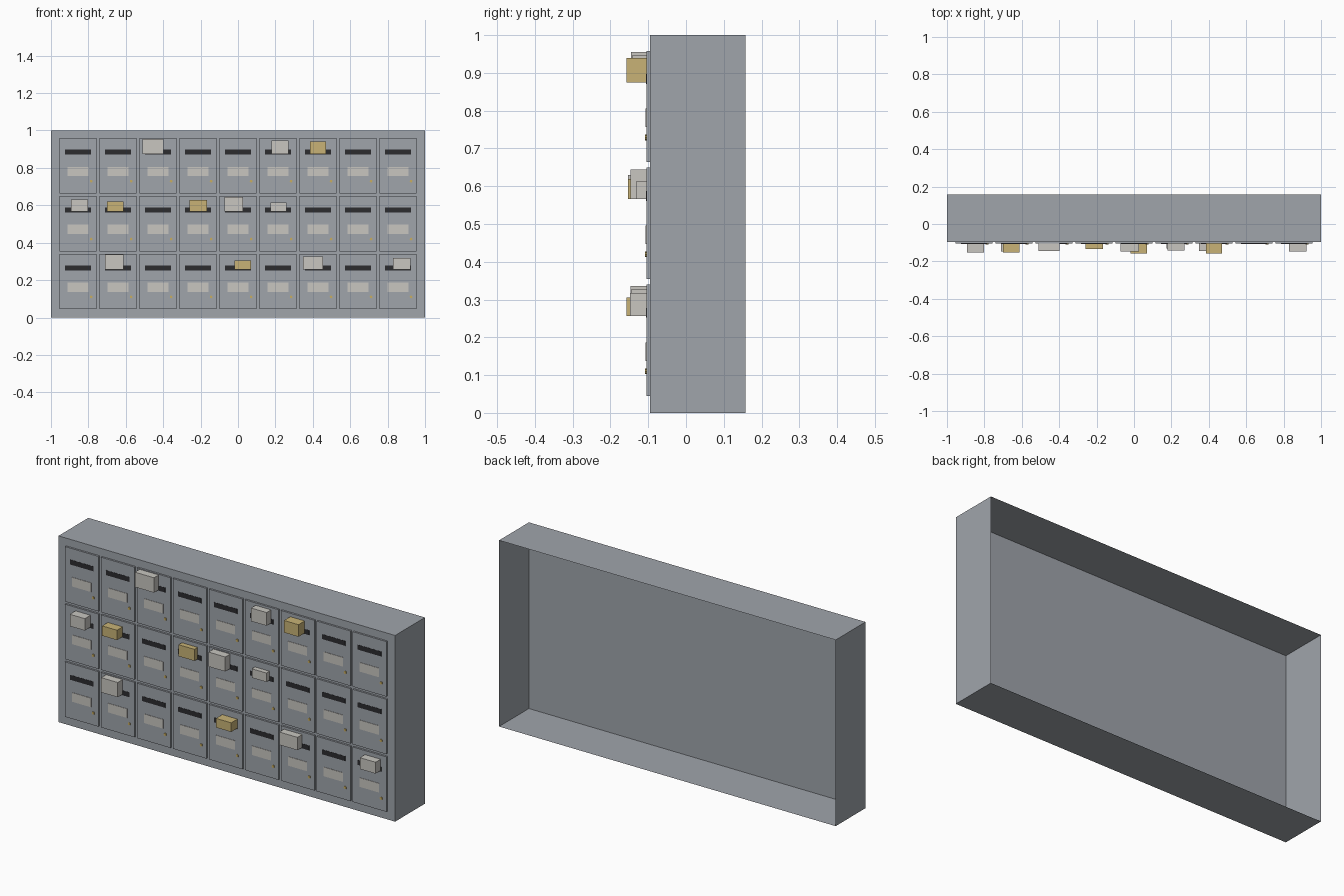
import bpy, bmesh, math
from mathutils import Matrix, Vector

cube = bpy.data.objects.get("Cube")
if cube:
    bpy.data.objects.remove(cube, do_unlink=True)


def material(name, color):
    m = bpy.data.materials.new(name)
    m.use_nodes = True
    m.diffuse_color = (*color, 1)
    m.node_tree.nodes["Principled BSDF"].inputs["Base Color"].default_value = (*color, 1)
    return m


grey = material("cabinet grey", (0.35, 0.375, 0.41))
black = material("slot black", (0.025, 0.025, 0.028))
paper = material("paper white", (0.58, 0.565, 0.53))
card = material("cardboard tan", (0.58, 0.45, 0.18))
brass = material("brass", (0.58, 0.42, 0.12))


def make_object(name, bm, mat):
    mesh = bpy.data.meshes.new(name)
    bm.to_mesh(mesh)
    bm.free()
    mesh.materials.append(mat)
    ob = bpy.data.objects.new(name, mesh)
    bpy.context.collection.objects.link(ob)
    return ob


def box(name, x, y, z, mat, open_back=False):
    """Box from (min, max) pairs on each axis."""
    bm = bmesh.new()
    lo, hi = Vector((x[0], y[0], z[0])), Vector((x[1], y[1], z[1]))
    place = Matrix.Translation((lo + hi) / 2) @ Matrix.Diagonal((*(hi - lo), 1))
    bmesh.ops.create_cube(bm, size=1, matrix=place)
    if open_back:
        back = [f for f in bm.faces if f.normal.y > 0.9]
        bmesh.ops.delete(bm, geom=back, context="FACES_ONLY")
    return make_object(name, bm, mat)


def plate(name, cx, cz, w, h, y, mat):
    return box(name, (cx - w / 2, cx + w / 2), y, (cz - h / 2, cz + h / 2), mat)


FRONT, DOOR = -0.095, -0.105

# Cabinet shell, open at the back
box("cabinet_shell", (-1, 1), (FRONT, 0.158), (0, 1), grey, open_back=True)

# Grid of doors, each with slot, label and lock
for row in range(3):
    for col in range(9):
        cx = (col - 4) * 0.2138
        cz = 0.5015 + (row - 1) * 0.3095
        tag = f"_{row + 1}_{col + 1}"
        plate("door" + tag, cx, cz, 0.2, 0.295, (DOOR, FRONT), grey)
        plate("mail_slot" + tag, cx, cz + 0.073, 0.139, 0.026, (DOOR - 0.001, DOOR), black)
        plate("name_label" + tag, cx, cz - 0.03, 0.114, 0.049, (DOOR - 0.002, DOOR), paper)
        bm = bmesh.new()
        place = Matrix.Translation((cx + 0.07, DOOR - 0.002, cz - 0.082)) @ Matrix.Rotation(math.pi / 2, 4, "X")
        bmesh.ops.create_cone(bm, cap_ends=True, segments=8, radius1=0.0075,
                              radius2=0.0075, depth=0.004, matrix=place)
        make_object("lock" + tag, bm, brass)

# Parcels sticking out of slots: left, right, top, front, colour
parcels = {
    0.257: [(-0.71, -0.612, 0.336, -0.147, paper), (-0.02, 0.07, 0.306, -0.158, card),
            (0.347, 0.455, 0.326, -0.145, paper), (0.828, 0.921, 0.318, -0.148, paper)],
    0.566: [(-0.892, -0.803, 0.63, -0.153, paper), (-0.7, -0.612, 0.619, -0.153, card),
            (-0.26, -0.166, 0.628, -0.133, card), (-0.072, 0.027, 0.644, -0.147, paper),
            (0.174, 0.26, 0.614, -0.131, paper)],
    0.875: [(-0.511, -0.398, 0.955, -0.145, paper), (0.178, 0.27, 0.946, -0.143, paper),
            (0.384, 0.47, 0.94, -0.158, card)],
}
for base, group in parcels.items():
    for left, right, top, front, mat in group:
        box("parcel", (left, right), (front, DOOR), (base, top), mat)
